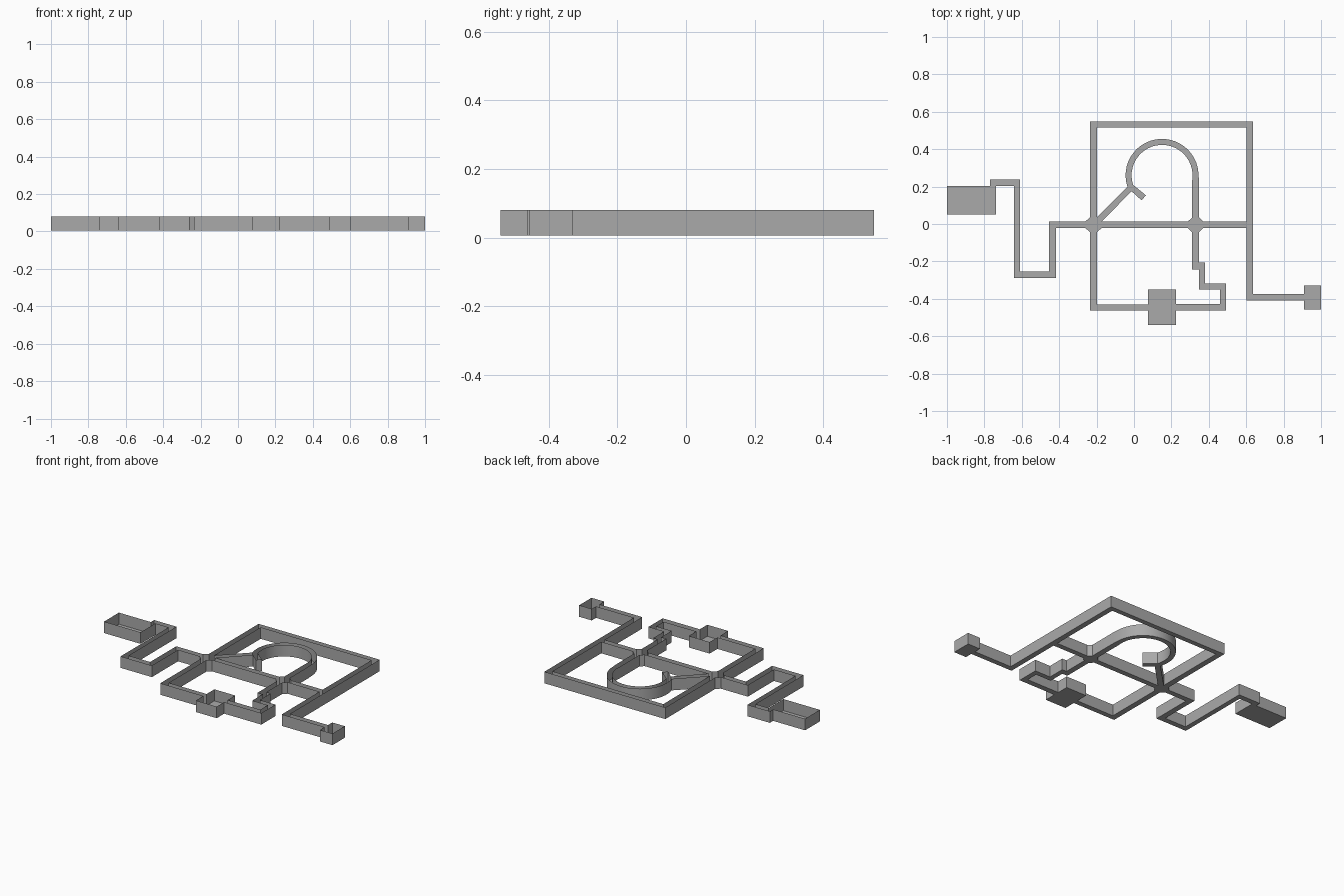
import bpy, bmesh, math

if "Cube" in bpy.data.objects:
    bpy.data.objects.remove(bpy.data.objects["Cube"])

BOTTOM, TOP = 0.006, 0.081

grey = bpy.data.materials.new("plain grey")
grey.diffuse_color = (0.40, 0.40, 0.40, 1)
grey.use_nodes = True
grey.node_tree.nodes["Principled BSDF"].inputs["Base Color"].default_value = grey.diffuse_color


def arc(radius, start, end, steps=24):
    """Points on the round passage, around its centre."""
    angles = [math.radians(start + (end - start) * i / steps) for i in range(steps + 1)]
    return [(0.15 + radius * math.cos(a), 0.26 + radius * math.sin(a)) for a in angles]


def finish(name, bm, smooth=False):
    mesh = bpy.data.meshes.new(name)
    bm.to_mesh(mesh)
    bm.free()
    mesh.materials.append(grey)
    obj = bpy.data.objects.new(name, mesh)
    bpy.context.collection.objects.link(obj)
    if smooth:
        bpy.ops.object.select_all(action='DESELECT')
        obj.select_set(True)
        bpy.context.view_layer.objects.active = obj
        bpy.ops.object.shade_smooth_by_angle(angle=math.radians(20))
    return obj


def add_loop(bm, points):
    verts = [bm.verts.new((x, y, BOTTOM)) for x, y in points]
    return [bm.edges.new((verts[i - 1], verts[i])) for i in range(len(verts))]


def make_wall(name, points, smooth=False):
    """Raise a closed outline into a thin upright wall."""
    bm = bmesh.new()
    made = bmesh.ops.extrude_edge_only(bm, edges=add_loop(bm, points))
    for v in made["geom"]:
        if isinstance(v, bmesh.types.BMVert):
            v.co.z = TOP
    bmesh.ops.recalc_face_normals(bm, faces=bm.faces)
    finish(name, bm, smooth)


# Outer outline: west room and its winding passage
west_wing = [(-.26, .013), (-.454, .013), (-.454, -.255), (-.61, -.255),
             (-.61, .238), (-.77, .238), (-.77, .204), (-1, .204), (-1, .052),
             (-.738, .052), (-.738, .204), (-.642, .204), (-.642, -.29),
             (-.417, -.29), (-.417, -.021), (-.26, -.021)]
# South passage, south room and the stepped passage
south_wing = [(-.235, -.045), (-.235, -.463), (.075, -.463), (.075, -.54),
              (.225, -.54), (.225, -.463), (.492, -.463), (.492, -.318),
              (.38, -.318), (.38, -.206), (.348, -.206), (.348, -.045)]
# East passage, small east room, then the north side
east_wing = [(.371, -.021), (.601, -.021), (.601, -.408), (.91, -.408),
             (.91, -.457), (1, -.457), (1, -.33), (.91, -.33), (.91, -.374),
             (.636, -.374), (.636, .548), (-.235, .548), (-.235, .037)]
outer = west_wing + south_wing + east_wing

# Court between the north passage and the round passage
north_court = [(-.198, .037), (-.198, .516), (.601, .516), (.601, .013),
               (.371, .013), (.348, .035), (.348, .22)] + arc(.195, 4, 198)
# Court inside the round passage, including the short dead end
round_court = [(-.173, .013), (-.013, .175), (.04, .127), (.064, .153)] \
    + arc(.163, 198, 4) + [(.311, .22), (.311, .035), (.288, .013)]
# Court above the south room
south_court = [(-.198, -.045), (-.198, -.43), (.075, -.43), (.075, -.35),
               (.225, -.35), (.225, -.427), (.46, -.427), (.46, -.35),
               (.348, -.35), (.348, -.242), (.311, -.242), (.311, -.045),
               (.288, -.021), (-.173, -.021)]

# Walls
make_wall("outer_wall", outer)
make_wall("north_court_wall", north_court, True)
make_wall("round_court_wall", round_court, True)
make_wall("south_court_wall", south_court)

# Floor filling the passages and rooms, with the courts left open
bm = bmesh.new()
edges = []
for outline in (outer, north_court, round_court, south_court):
    edges += add_loop(bm, outline)
bmesh.ops.triangle_fill(bm, use_beauty=True, use_dissolve=False, edges=edges,
                        normal=(0, 0, 1))
for f in bm.faces:
    if f.normal.z < 0:
        f.normal_flip()
finish("passage_floor", bm)
